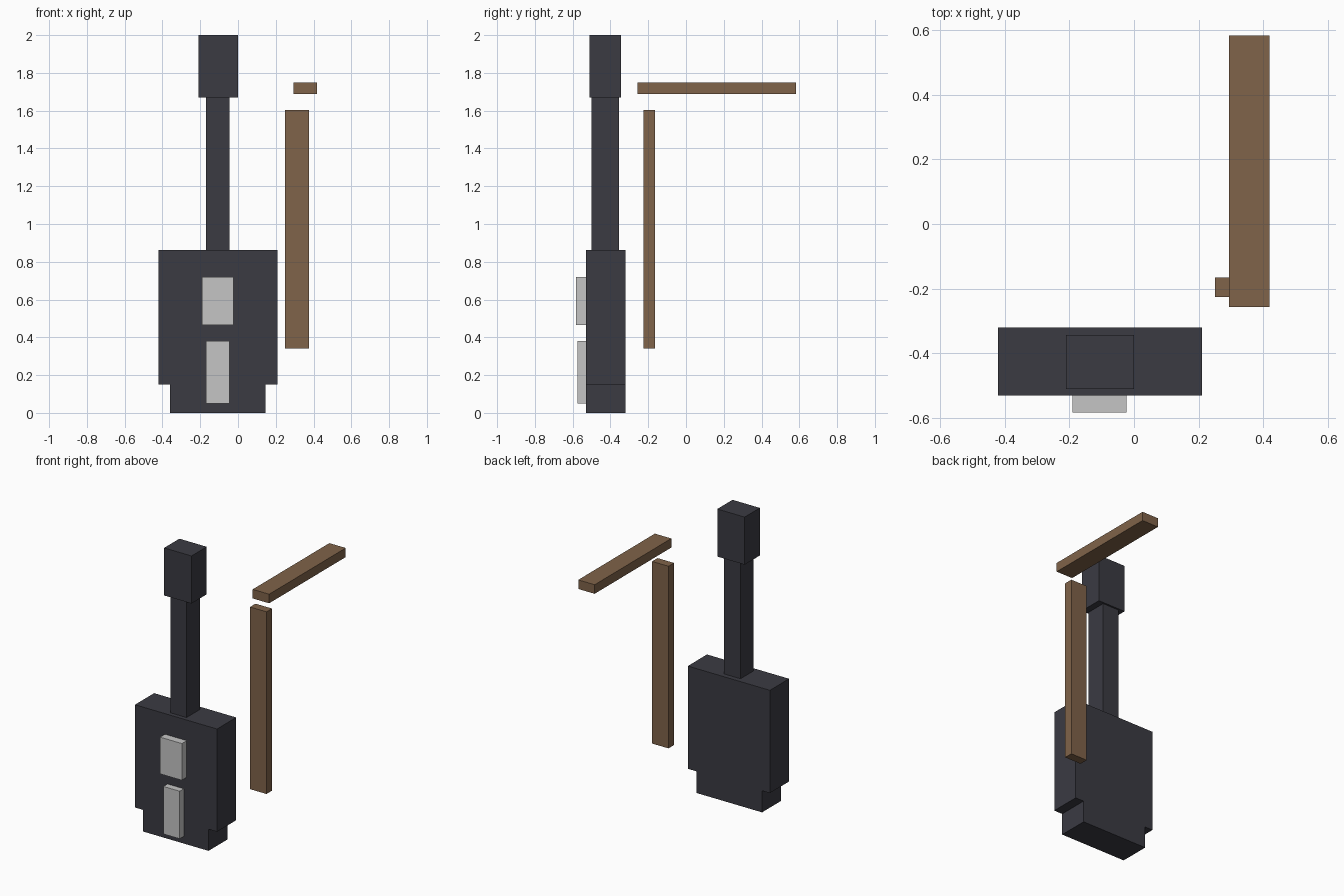
import bpy
import bmesh
from mathutils import Vector

cube = bpy.data.objects.get("Cube")
if cube:
    bpy.data.objects.remove(cube, do_unlink=True)


def make_material(name, rgb):
    mat = bpy.data.materials.new(name)
    mat.use_nodes = True
    color = (*rgb, 1.0)
    mat.diffuse_color = color
    mat.node_tree.nodes["Principled BSDF"].inputs["Base Color"].default_value = color
    return mat


def box(name, mat, x, y, z):
    """Flat-sided block spanning the given (min, max) ranges."""
    low, high = (Vector(c) for c in zip(x, y, z))
    bm = bmesh.new()
    bmesh.ops.create_cube(bm, size=1)
    bmesh.ops.scale(bm, vec=high - low, verts=bm.verts)
    mesh = bpy.data.meshes.new(name)
    bm.to_mesh(mesh)
    bm.free()
    mesh.materials.append(mat)
    obj = bpy.data.objects.new(name, mesh)
    obj.location = (low + high) / 2
    bpy.context.collection.objects.link(obj)
    return obj


charcoal = make_material("charcoal", (0.043, 0.043, 0.055))
wood = make_material("brown wood", (0.215, 0.125, 0.067))
silver = make_material("light grey", (0.56, 0.56, 0.56))

# Guitar-shaped body, neck and head
body_depth = (-0.53, -0.32)
box("guitar_body", charcoal, (-0.42, 0.21), body_depth, (0.15, 0.863))
box("guitar_base", charcoal, (-0.36, 0.145), body_depth, (0, 0.15))
box("guitar_neck", charcoal, (-0.17, -0.045), (-0.50, -0.355), (0.863, 1.67))
box("guitar_head", charcoal, (-0.21, 0), (-0.51, -0.343), (1.67, 2))

# Raised blocks on the front of the body
box("pickup", silver, (-0.19, -0.023), (-0.583, -0.53), (0.465, 0.72))
box("bridge", silver, (-0.17, -0.045), (-0.575, -0.53), (0.05, 0.38))

# Separate wooden post and beam
box("wooden_post", wood, (0.25, 0.376), (-0.225, -0.165), (0.34, 1.604))
box("wooden_beam", wood, (0.293, 0.419), (-0.257, 0.583), (1.687, 1.75))
